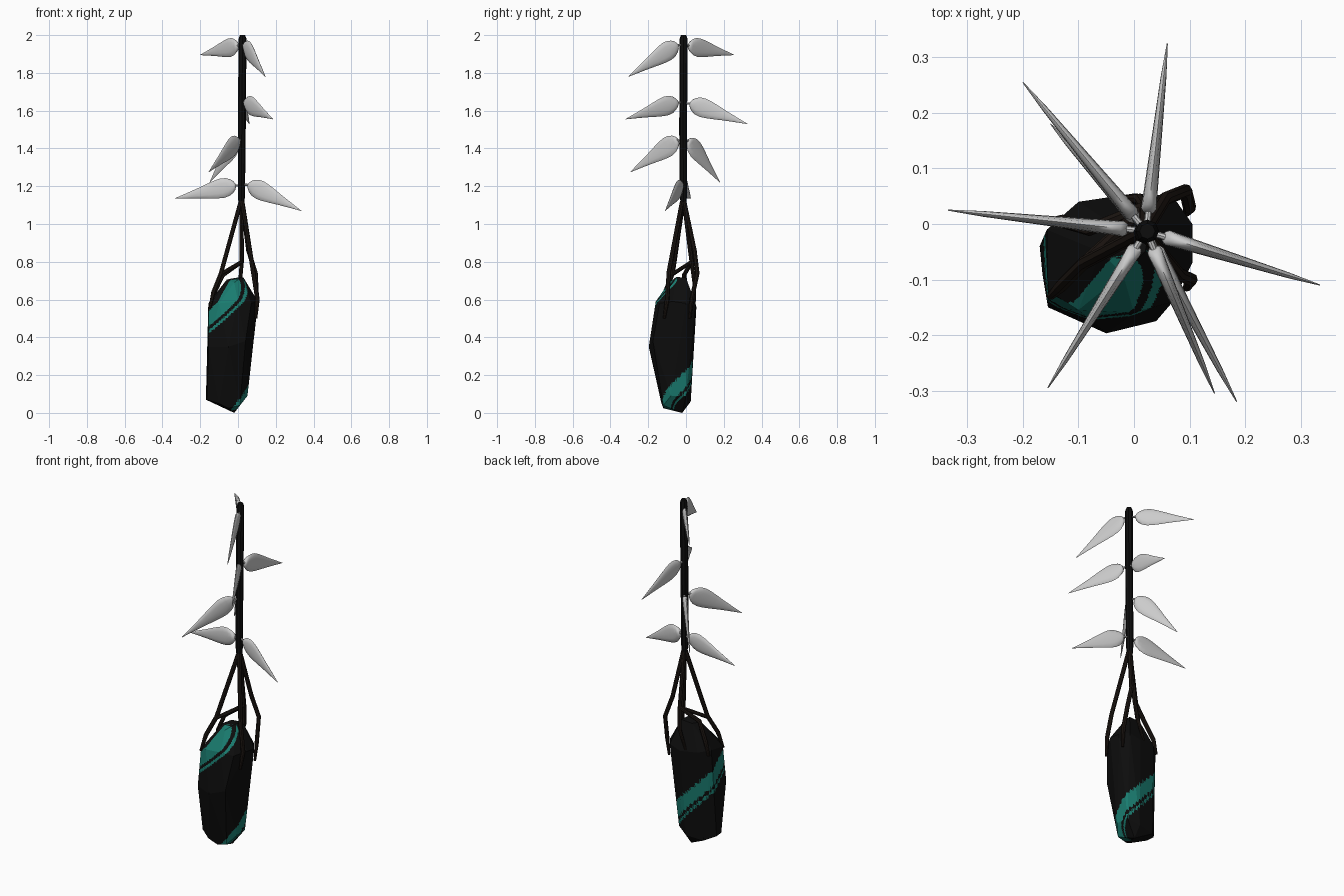
import bpy, bmesh, math
from mathutils import Vector

if "Cube" in bpy.data.objects:
    bpy.data.objects.remove(bpy.data.objects["Cube"])


def material(name, rgb):
    m = bpy.data.materials.new(name)
    m.diffuse_color = (*rgb, 1)
    m.use_nodes = True
    m.node_tree.nodes["Principled BSDF"].inputs["Base Color"].default_value = m.diffuse_color
    return m


BLACK = material("black", (0.004, 0.004, 0.004))
TEAL = material("teal", (0.01, 0.2, 0.16))
BROWN = material("dark_brown", (0.012, 0.008, 0.006))


def finish(name, bm, mats=()):
    mesh = bpy.data.meshes.new(name)
    bm.to_mesh(mesh)
    bm.free()
    for m in mats:
        mesh.materials.append(m)
    ob = bpy.data.objects.new(name, mesh)
    bpy.context.collection.objects.link(ob)
    return ob


def smooth(ob, angle=40):
    bpy.ops.object.select_all(action='DESELECT')
    ob.select_set(True)
    bpy.context.view_layer.objects.active = ob
    bpy.ops.object.shade_smooth_by_angle(angle=math.radians(angle))


def tube(name, pts, radii, mat=None):
    """Round, capped tube through a list of points."""
    cu = bpy.data.curves.new(name, 'CURVE')
    cu.dimensions = '3D'
    cu.bevel_depth = 1.0
    cu.bevel_resolution = 2
    cu.use_fill_caps = True
    sp = cu.splines.new('POLY')
    sp.points.add(len(pts) - 1)
    for p, co, r in zip(sp.points, pts, radii):
        p.co = (*co, 1)
        p.radius = r
    if mat:
        cu.materials.append(mat)
    ob = bpy.data.objects.new(name, cu)
    bpy.context.collection.objects.link(ob)
    bpy.ops.object.select_all(action='DESELECT')
    ob.select_set(True)
    bpy.context.view_layer.objects.active = ob
    bpy.ops.object.convert(target='MESH')
    smooth(bpy.context.object)


# Faceted crystal: hull of a few corners
corners = [
    (-.02, -.02, 0), (-.05, -.12, .025), (.01, -.12, .04), (-.17, -.04, .07),
    (-.165, -.09, .07), (-.10, -.13, .05), (.05, -.08, .09), (.045, 0, .09),
    (-.02, .025, .06), (-.12, .01, .05),
    (-.05, -.197, .35), (.04, -.175, .38), (-.155, -.15, .35),
    (-.155, -.12, .56), (-.10, -.155, .58), (-.157, -.01, .58), (-.10, .04, .57),
    (0, .055, .56), (.07, .05, .58), (.105, 0, .58), (.105, -.07, .59),
    (.07, -.14, .58), (0, -.16, .59),
    (-.06, -.05, .705), (.02, -.05, .72), (.03, 0, .715), (-.04, 0, .71), (-.02, -.09, .69)]
bm = bmesh.new()
for c in corners:
    bm.verts.new(c)
bmesh.ops.convex_hull(bm, input=bm.verts[:])
bmesh.ops.delete(bm, geom=[v for v in bm.verts if not v.link_faces], context='VERTS')
bmesh.ops.subdivide_edges(bm, edges=bm.edges[:], cuts=19, use_grid_fill=True)
bmesh.ops.recalc_face_normals(bm, faces=bm.faces[:])
# Teal band spiralling up the black crystal, with a thin stripe below it
for f in bm.faces:
    c = f.calc_center_median()
    angle = math.degrees(math.atan2(c.x + .04, -(c.y + .06))) % 360
    for turn in (0, 360):
        if turn and angle > 100:
            continue
        u = c.z - (.52 + .0018 * (angle + turn - 360))
        top = .3 if turn or angle > 320 else .135
        if -.03 < u - .03 < -.012 or .04 < u < top:
            f.material_index = 1
finish("crystal", bm, (BLACK, TEAL))

# Upright stem
tube("stem", [(.018, -.012, 1.07), (.018, -.014, 1.15), (.02, -.015, 1.5), (.024, -.013, 1.98),
              (.024, -.013, 2.0)], [.012, .019, .021, .021, .014], BLACK)

# Root straps holding the crystal
straps = {
    "front_left": [(.015, -.015, 1.12), (-.09, -.07, .74), (-.13, -.11, .64), (-.15, -.13, .55)],
    "front_right": [(.022, -.02, 1.12), (.08, -.09, .75), (.103, -.10, .60), (.095, -.115, .5)],
    "back_right": [(.022, -.01, 1.12), (.055, .045, .86), (.093, .06, .74), (.1, .03, .6),
                   (.095, .02, .5)],
    "back_left": [(.018, -.01, 1.12), (.02, .03, .80), (-.08, -.01, .73), (-.13, .005, .63),
                  (-.15, .005, .55)],
}
for name, pts in straps.items():
    tube("strap_" + name, pts, [.012] * (len(pts) - 1) + [.007], BROWN)
tube("strap_cross", [(.02, .03, .80), (-.09, -.07, .735)], [.011, .011], BROWN)
tube("strap_back", [(.02, .03, .80), (.01, .045, .68), (-.03, .045, .57)], [.011, .010, .006], BROWN)

# Leaves: tip position and height of the joint on the stem
leaves = [((-.2, .255, 1.895), 1.945), ((.145, -.305, 1.78), 1.95),
          ((.185, -.32, 1.555), 1.645), ((.06, .325, 1.53), 1.64),
          ((-.155, -.295, 1.275), 1.445), ((-.15, .18, 1.22), 1.445),
          ((-.335, .025, 1.135), 1.205), ((.335, -.11, 1.07), 1.21)]
outline = [(0, .03), (.02, .07), (.06, .11), (.13, .145), (.22, .157), (.32, .145),
           (.45, .118), (.6, .083), (.8, .042), (1, .003)]
SIDES = 12
for i, (tip, z) in enumerate(leaves, 1):
    tip = Vector(tip)
    hub = Vector((.022, -.013, z))
    out = Vector((tip.x - hub.x, tip.y - hub.y, 0)).normalized()
    base = hub + out * .035
    axis = tip - base
    size = axis.length
    side = Vector((-out.y, out.x, 0))
    up = axis.normalized().cross(side).normalized()
    bm = bmesh.new()
    rings = []
    for t, w in outline:
        thick = .011 * (1 - t) + .003
        thick = min(thick, w * size)
        ring = []
        for k in range(SIDES):
            a = 2 * math.pi * k / SIDES
            ring.append(bm.verts.new(base + axis * t + up * (w * size * math.cos(a))
                                     + side * (thick * math.sin(a))))
        rings.append(ring)
    for r0, r1 in zip(rings, rings[1:]):
        for k in range(SIDES):
            n = (k + 1) % SIDES
            bm.faces.new((r0[k], r0[n], r1[n], r1[k]))
    bm.faces.new(rings[0])
    bm.faces.new(rings[-1])
    bmesh.ops.recalc_face_normals(bm, faces=bm.faces[:])
    smooth(finish(f"leaf_{i}", bm), 60)
    tube(f"leaf_stalk_{i}", [hub, base + axis * .03], [.006, .006])
